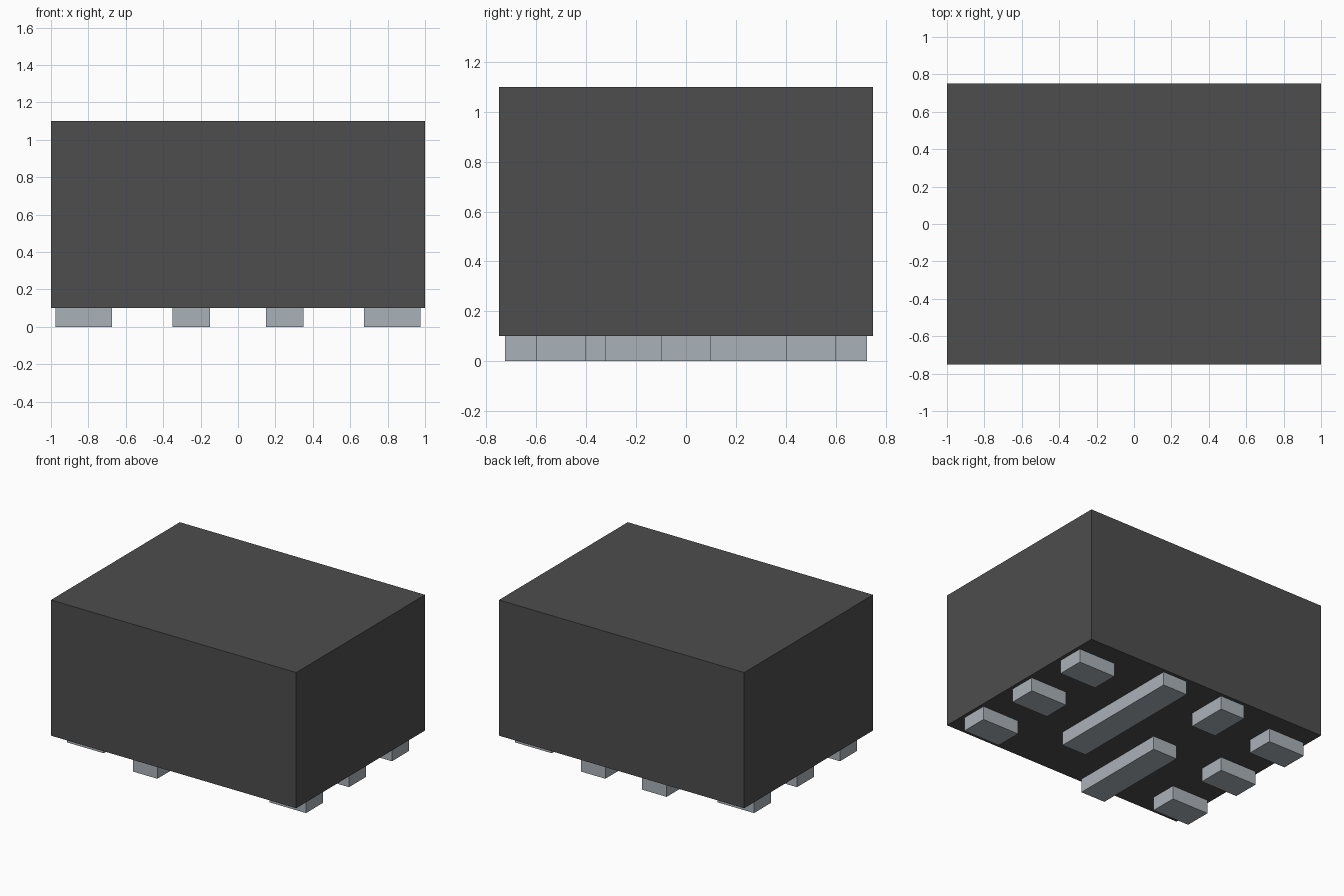
import bpy

# Remove the default cube
default = bpy.data.objects.get("Cube")
if default:
    bpy.data.objects.remove(default, do_unlink=True)


def make_material(name, rgb):
    mat = bpy.data.materials.new(name)
    mat.use_nodes = True
    colour = (*rgb, 1.0)
    mat.diffuse_color = colour
    mat.node_tree.nodes["Principled BSDF"].inputs["Base Color"].default_value = colour
    return mat


def make_box(name, mat, x, y, z):
    """Box spanning the (low, high) ranges x, y and z."""
    spans = (x, y, z)
    bpy.ops.mesh.primitive_cube_add(size=1, location=[sum(s) / 2 for s in spans])
    box = bpy.context.object
    box.name = box.data.name = name
    box.scale = [s[1] - s[0] for s in spans]
    bpy.ops.object.transform_apply(location=False, rotation=False, scale=True)
    box.data.materials.append(mat)
    return box


charcoal = make_material("charcoal", (0.075, 0.075, 0.075))
metal = make_material("blue grey metal", (0.40, 0.445, 0.48))

PAD_HEIGHT = 0.1
PAD_Z = (0, PAD_HEIGHT)

# Block-shaped package body
make_box("body", charcoal, (-1, 1), (-0.75, 0.75), (PAD_HEIGHT, 1.1))

# Three short contacts along each side
for side, low in (("right", -0.975), ("left", 0.675)):
    for place, y in (("front", -0.5), ("middle", 0), ("back", 0.5)):
        make_box(f"{side}_{place}_pad", metal, (low, low + 0.3), (y - 0.1, y + 0.1), PAD_Z)

# Central contacts: two long bars and one short pad
make_box("left_bar", metal, (0.15, 0.35), (-0.325, 0.725), PAD_Z)
make_box("right_bar", metal, (-0.35, -0.15), (-0.725, 0.025), PAD_Z)
make_box("back_center_pad", metal, (-0.35, -0.15), (0.425, 0.725), PAD_Z)
